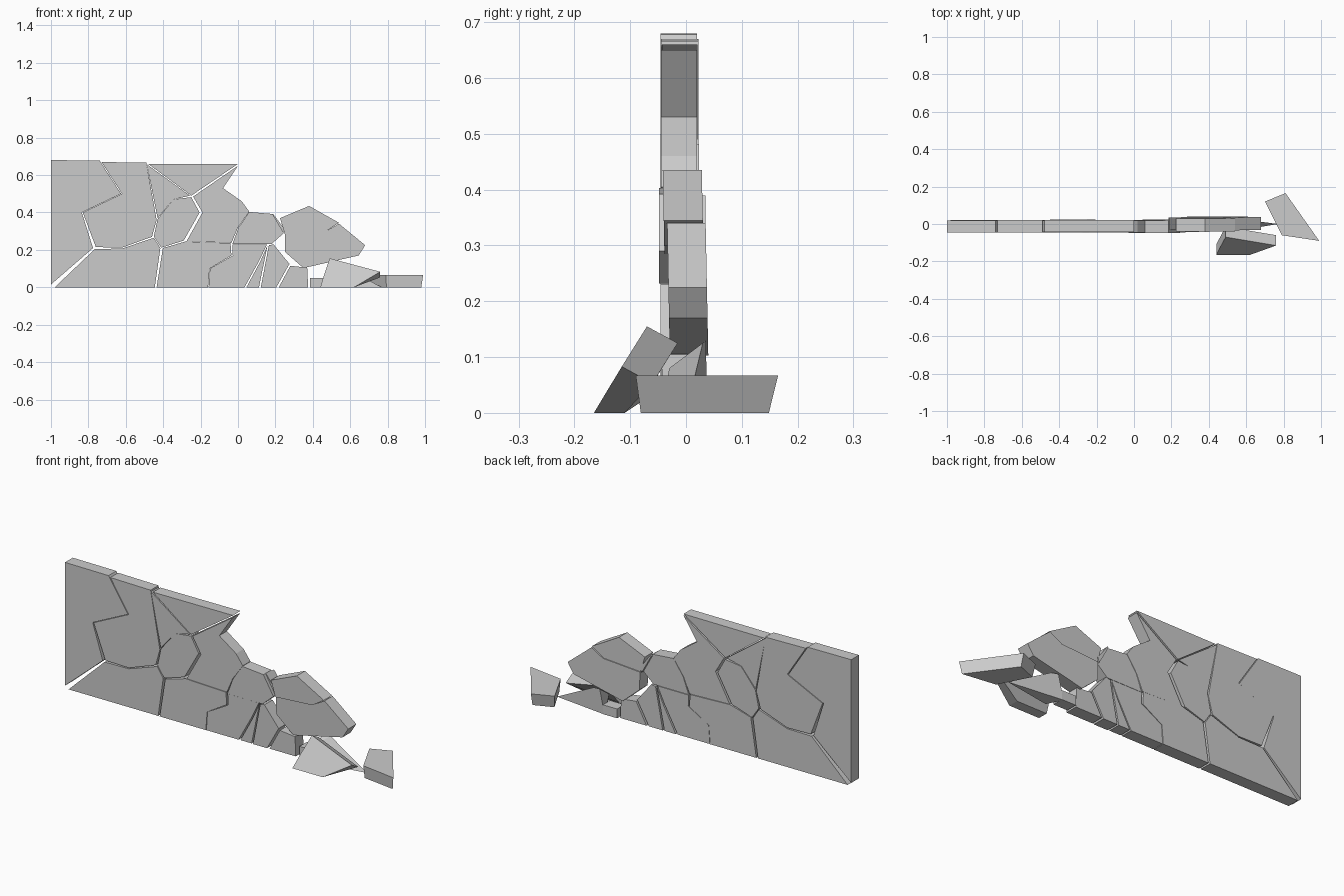
import bpy, bmesh


def solid(name, front, back):
    """Closed prism between two matching rings of 3D points."""
    bm = bmesh.new()
    a = [bm.verts.new(p) for p in front]
    b = [bm.verts.new(p) for p in back]
    bm.faces.new(a)
    bm.faces.new(b[::-1])
    for i in range(len(a)):
        j = (i + 1) % len(a)
        bm.faces.new((a[j], a[i], b[i], b[j]))
    bmesh.ops.recalc_face_normals(bm, faces=bm.faces)
    me = bpy.data.meshes.new(name)
    bm.to_mesh(me)
    bm.free()
    ob = bpy.data.objects.new(name, me)
    bpy.context.collection.objects.link(ob)
    return ob


def slab(name, outline, y0=-0.045, y1=0.022, lean=0.0):
    """Upright wall fragment: x-z outline given thickness in y."""
    return solid(name, [(x, y0 + lean * z, z) for x, z in outline],
                 [(x, y1 + lean * z, z) for x, z in outline])


# standing wall, left side
slab("wall_left_end", [(-1, .015), (-1, .68), (-.74, .678), (-.625, .5),
                       (-.835, .4), (-.775, .21)], -.046, .02)
slab("wall_upper_left", [(-.73, .67), (-.49, .666), (-.435, .36), (-.46, .27), (-.62, .212),
                         (-.76, .215), (-.83, .4), (-.62, .5)], -.045, .022)
slab("wall_lower_left", [(-.98, 0), (-.765, .205), (-.62, .207), (-.45, .265),
                         (-.415, .21), (-.445, 0)], -.045, .022)

# standing wall, middle
slab("wall_top_point", [(-.478, .658), (0, .66), (-.25, .49)], -.043, .021)
slab("wall_top_inner", [(-.488, .658), (-.256, .49), (-.345, .47), (-.43, .37)], -.044, .02)
slab("wall_middle_chunk", [(-.43, .365), (-.345, .47), (-.25, .482), (-.205, .4),
                           (-.29, .25), (-.41, .212), (-.45, .272)], -.043, .023)
slab("wall_broken_edge", [(0, .65), (-.08, .53), (.02, .46), (.06, .405), (.0, .32), (-.035, .238),
                          (-.275, .246), (-.19, .4), (-.24, .485)], -.045, .02)
slab("wall_lower_middle", [(-.435, 0), (-.402, .21), (-.28, .245), (-.04, .236),
                           (-.035, .17), (-.152, .1), (-.16, 0)], -.046, .022)

# standing wall, crumbling right side
slab("wall_step", [(.06, .403), (.185, .392), (.245, .29), (.18, .232), (-.03, .232), (.003, .32)],
     -.048, .02)
slab("wall_base_a", [(-.157, 0), (-.15, .1), (-.028, .17), (-.03, .23), (.155, .23),
                     (.115, .145), (.035, 0)], -.045, .021)
slab("wall_base_b", [(.045, 0), (.12, .14), (.158, .225), (.112, 0)], -.044, .023)
slab("wall_base_c", [(.122, 0), (.165, .225), (.19, .23), (.275, .125), (.205, 0)], -.046, .024)
slab("wall_base_d", [(.218, 0), (.28, .115), (.37, .105), (.375, 0)], -.043, .025)

# loose blocks resting against the wall
slab("loose_block_upper", [(.225, .37), (.38, .435), (.54, .345), (.47, .3), (.25, .285)],
     -.033, .037, -.02)
slab("loose_block_lower", [(.25, .285), (.47, .3), (.54, .34), (.68, .225), (.645, .17),
                           (.35, .103), (.25, .19)], -.027, .042, -.02)
slab("step_shard", [(.19, .39), (.25, .31), (.24, .285), (.185, .385)], -.03, .035)

# fallen rubble
slab("small_block", [(.385, 0), (.385, .05), (.47, .05), (.47, 0)], -.025, .037)
solid("pointed_shard",
      [(.46, .037, 0), (.77, 0, 0), (.5, -.045, 0)],
      [(.49, .036, .13), (.53, .03, .125), (.48, -.03, .08)])
face = [(.44, -.165, 0), (.455, -.135, .05), (.49, -.07, .155), (.76, -.115, .083), (.62, -.165, 0)]
solid("leaning_block", face, [(x, y + .055, max(0, z - .03)) for x, y, z in face])
foot = [(.70, .12), (.81, .165), (.99, -.09), (.79, -.06)]
solid("flat_slab", [(x, y, .067) for x, y in foot],
      [(.845 + (x - .845) * .93, y * .9, 0) for x, y in foot])
